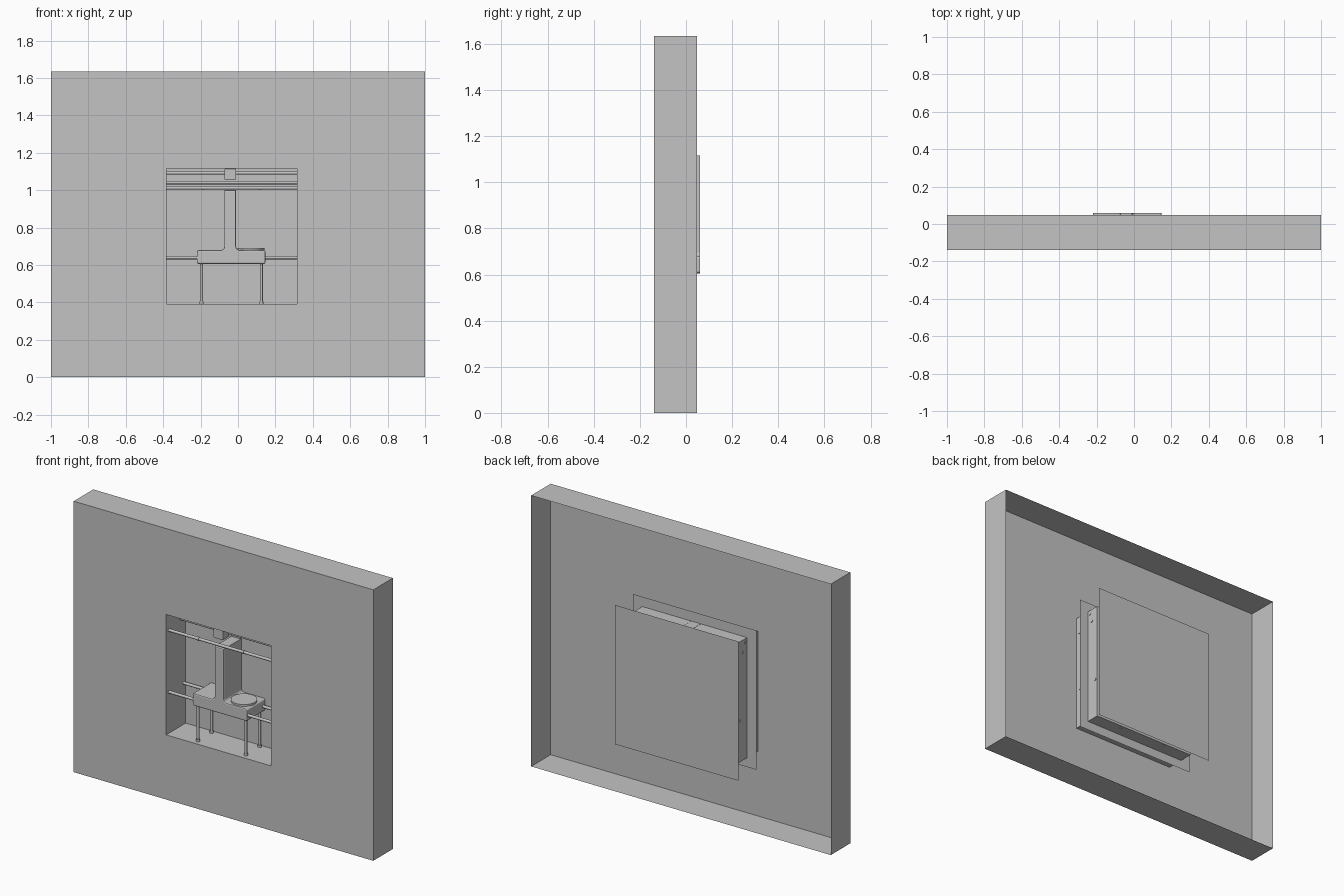
import bpy, bmesh, math
from mathutils import Vector

if "Cube" in bpy.data.objects:
    bpy.data.objects.remove(bpy.data.objects["Cube"])

grey = bpy.data.materials.new("plain_grey")
grey.diffuse_color = (0.55, 0.55, 0.55, 1)
grey.use_nodes = True
grey.node_tree.nodes["Principled BSDF"].inputs["Base Color"].default_value = grey.diffuse_color

# Shared dimensions
FRONT, BACK, REAR = -0.138, 0.048, 0.06
TOP = 1.635
WX0, WX1, WZ0, WZ1 = -0.383, 0.316, 0.39, 1.116   # niche opening
FX0, FX1, FZ0, FZ1 = -0.447, 0.377, 0.335, 1.175  # surround sheets


def finish(bm, name, smooth=False):
    mesh = bpy.data.meshes.new(name)
    bm.to_mesh(mesh)
    bm.free()
    mesh.materials.append(grey)
    for p in mesh.polygons:
        p.use_smooth = smooth and len(p.vertices) == 4
    ob = bpy.data.objects.new(name, mesh)
    bpy.context.collection.objects.link(ob)
    return ob


def rect(x0, x1, z0, z1, y):
    return [Vector(p) for p in ((x0, y, z0), (x1, y, z0), (x1, y, z1), (x0, y, z1))]


def bridge(bm, a, b):
    """Quads between two closed loops of equal length."""
    va, vb = [bm.verts.new(p) for p in a], [bm.verts.new(p) for p in b]
    n = len(a)
    for i in range(n):
        j = (i + 1) % n
        bm.faces.new((va[i], va[j], vb[j], vb[i]))


def box(name, x0, x1, y0, y1, z0, z1, bevel=0.0):
    bm = bmesh.new()
    bmesh.ops.create_cube(bm, size=1)
    for v in bm.verts:
        v.co = ((x0 + x1) / 2 + v.co.x * (x1 - x0),
                (y0 + y1) / 2 + v.co.y * (y1 - y0),
                (z0 + z1) / 2 + v.co.z * (z1 - z0))
    if bevel:
        bmesh.ops.bevel(bm, geom=bm.edges[:], offset=bevel, segments=2,
                        affect='EDGES', profile=0.5)
    return finish(bm, name)


def rod(name, a, b, r, sides=20):
    a, b = Vector(a), Vector(b)
    bm = bmesh.new()
    bmesh.ops.create_cone(bm, cap_ends=True, segments=sides, radius1=r, radius2=r,
                          depth=(b - a).length)
    rot = (b - a).to_track_quat('Z', 'Y').to_matrix()
    for v in bm.verts:
        v.co = rot @ v.co + (a + b) / 2
    return finish(bm, name, smooth=True)


# Wall panel: thin sheet with an opening and folded sides, open at the back
bm = bmesh.new()
outer = rect(-1, 1, 0, TOP, FRONT)
bridge(bm, outer, rect(WX0, WX1, WZ0, WZ1, FRONT))
bridge(bm, rect(-1, 1, 0, TOP, BACK), outer)
bmesh.ops.remove_doubles(bm, verts=bm.verts[:], dist=1e-5)
bmesh.ops.recalc_face_normals(bm, faces=bm.faces[:])
finish(bm, "wall_panel")

# Niche lining with its back wall
bm = bmesh.new()
bridge(bm, rect(WX0, WX1, WZ0, WZ1, FRONT), rect(WX0, WX1, WZ0, WZ1, BACK))
bm.faces.new([bm.verts.new(p) for p in rect(WX0, WX1, WZ0, WZ1, BACK)])
bmesh.ops.remove_doubles(bm, verts=bm.verts[:], dist=1e-5)
finish(bm, "niche_lining")

# Surround sheet around the niche, and the closing sheet behind it
bm = bmesh.new()
bridge(bm, rect(FX0, FX1, FZ0, FZ1, -0.035), rect(WX0, WX1, WZ0, WZ1, -0.035))
finish(bm, "surround_sheet")
bm = bmesh.new()
bm.faces.new([bm.verts.new(p) for p in reversed(rect(FX0, FX1, FZ0, FZ1, 0.138))])
finish(bm, "back_sheet")

# Base and column: one profile with rounded inner corners, extruded in depth
X0, X1, C0, C1 = -0.22, 0.147, -0.073, -0.01


def arc(cx, cz, r, a0, a1, n=5):
    return [(cx + r * math.cos(math.radians(a0 + (a1 - a0) * i / n)),
             cz + r * math.sin(math.radians(a0 + (a1 - a0) * i / n))) for i in range(n + 1)]


q, f = 0.012, 0.018
profile = (arc(X0 + q, 0.605 + q, q, 180, 270) + arc(X1 - q, 0.605 + q, q, 270, 360)
           + arc(X1 - q, 0.68 - q, q, 0, 90) + arc(C1 + f, 0.68 + f, f, 270, 180)
           + [(C1, 1.0), (C0, 1.0)]
           + arc(C0 - f, 0.68 + f, f, 0, -90) + arc(X0 + q, 0.68 - q, q, 90, 180))
bm = bmesh.new()
face = bm.faces.new([bm.verts.new((x, -0.122, z)) for x, z in profile])
ext = bmesh.ops.extrude_face_region(bm, geom=[face])
for v in ext["geom"]:
    if isinstance(v, bmesh.types.BMVert):
        v.co.y = REAR
bmesh.ops.recalc_face_normals(bm, faces=bm.faces[:])
# Softened front outline
front_edges = [e for e in bm.edges if all(v.co.y < -0.12 for v in e.verts)]
bmesh.ops.bevel(bm, geom=front_edges, offset=0.007, segments=2, affect='EDGES',
                profile=0.5, clamp_overlap=True)
finish(bm, "base_and_column")

# Upper carriage hanging from the niche ceiling, and its rear support
box("upper_carriage", C0, C1, -0.13, -0.07, 1.056, WZ1 - 0.001, 0.004)
box("rear_support", C0, C1, 0.04, REAR, 0.99, WZ1 + 0.001)

# Narrow seams above the ceiling over the carriage
for side, x in (("left", C0), ("right", C1)):
    box(f"ceiling_seam_{side}", x - 0.002, x + 0.002, -0.03, BACK, WZ1, WZ1 + 0.001)

# Round turntable on the base
rod("turntable", (0.07, -0.043, 0.679), (0.07, -0.043, 0.691), 0.072, 48)

# Guide rods across the niche, ends just showing outside the lining
for i, (y, z) in enumerate([(-0.11, 0.639), (0.03, 0.639), (-0.11, 1.012),
                            (0.0, 1.04), (-0.018, 1.092)]):
    rod(f"guide_rod_{i + 1}", (WX0 - 0.003, y, z), (WX1 + 0.003, y, z), 0.0085)

# Small collars on the front upper rod
for side, x in (("left", -0.185), ("right", 0.115)):
    rod(f"rod_collar_{side}", (x - 0.004, -0.11, 1.012), (x + 0.004, -0.11, 1.012), 0.011)

# Legs with wider feet
for side, x in (("left", -0.195), ("right", 0.125)):
    for place, y in (("front", -0.103), ("back", 0.028)):
        rod(f"leg_{place}_{side}", (x, y, WZ0 - 0.003), (x, y, 0.61), 0.0075)
        rod(f"foot_{place}_{side}", (x, y, WZ0), (x, y, WZ0 + 0.014), 0.011)
